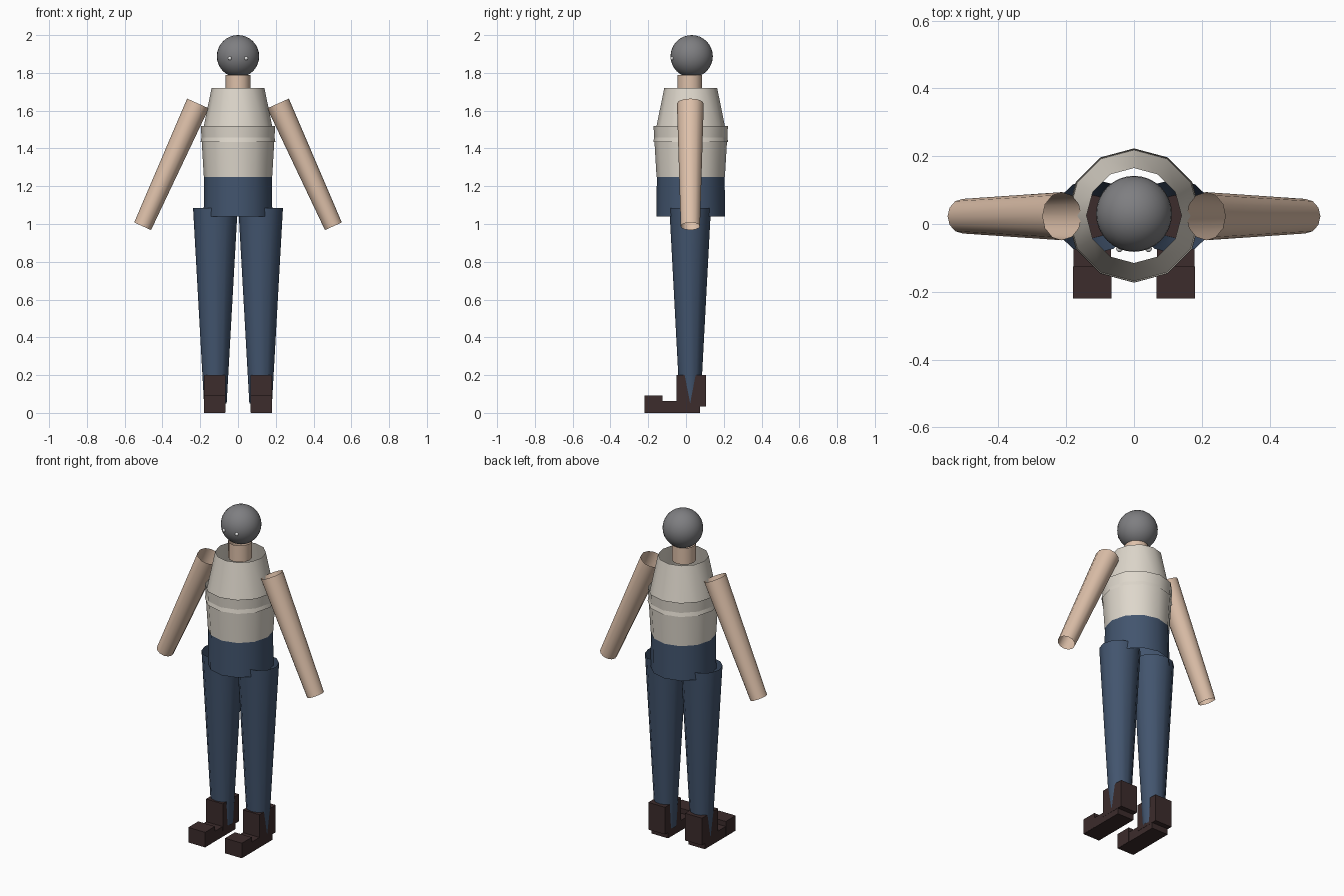
import bpy, bmesh, math
from mathutils import Vector

if "Cube" in bpy.data.objects:
    bpy.data.objects.remove(bpy.data.objects["Cube"])

CY = 0.025  # depth of the body axis


def material(name, rgb):
    m = bpy.data.materials.new(name)
    m.diffuse_color = (*rgb, 1)
    m.use_nodes = True
    m.node_tree.nodes["Principled BSDF"].inputs["Base Color"].default_value = m.diffuse_color
    return m


SKIN = material("skin", (0.73, 0.53, 0.40))
CLOTH = material("pale cloth", (0.73, 0.68, 0.60))
DENIM = material("denim blue", (0.055, 0.09, 0.156))
LEATHER = material("dark leather", (0.045, 0.025, 0.025))
GREY = material("head grey", (0.21, 0.21, 0.22))
WHITE = material("eye white", (0.85, 0.85, 0.85))


def finish(name, bm, mat, angle=35):
    me = bpy.data.meshes.new(name)
    bm.to_mesh(me)
    bm.free()
    me.materials.append(mat)
    ob = bpy.data.objects.new(name, me)
    bpy.context.collection.objects.link(ob)
    if angle:
        bpy.ops.object.select_all(action='DESELECT')
        ob.select_set(True)
        bpy.context.view_layer.objects.active = ob
        bpy.ops.object.shade_smooth_by_angle(angle=math.radians(angle))
    return ob


def tube(name, start, end, r0, r1, mat, sides=12):
    """Open tapered tube; radii are (across, depth) pairs."""
    start, end = Vector(start), Vector(end)
    axis = (end - start).normalized()
    depth = Vector((0, 1, 0))
    across = depth.cross(axis)
    bm = bmesh.new()
    rings = []
    for c, r in ((start, r0), (end, r1)):
        ring = []
        for i in range(sides):
            a = 2 * math.pi * i / sides
            ring.append(bm.verts.new(c + across * r[0] * math.cos(a) + depth * r[1] * math.sin(a)))
        rings.append(ring)
    for i in range(sides):
        j = (i + 1) % sides
        bm.faces.new((rings[0][j], rings[0][i], rings[1][i], rings[1][j]))
    # outward normals
    f = bm.faces[:] if not hasattr(bm.faces, "ensure_lookup_table") else list(bm.faces)
    bm.normal_update()
    if f[0].normal.dot(f[0].calc_center_median() - (start + end) / 2) < 0:
        bmesh.ops.reverse_faces(bm, faces=f)
    return finish(name, bm, mat)


def ball(name, centre, r, mat, seg=32, rings=16):
    bm = bmesh.new()
    bmesh.ops.create_uvsphere(bm, u_segments=seg, v_segments=rings, radius=r)
    bmesh.ops.translate(bm, verts=bm.verts, vec=centre)
    return finish(name, bm, mat, 60)


def box(name, lo, hi, mat):
    bm = bmesh.new()
    bmesh.ops.create_cube(bm, size=1)
    for v in bm.verts:
        v.co = Vector([lo[k] + (v.co[k] + 0.5) * (hi[k] - lo[k]) for k in range(3)])
    return finish(name, bm, mat, 0)


# Head and neck
ball("head", (0, 0.03, 1.888), 0.112, GREY)
tube("neck", (0, 0.02, 1.69), (0, 0.02, 1.79), (0.066, 0.066), (0.066, 0.066), SKIN)

# Torso: overlapping open cones
tube("chest", (0, CY, 1.435), (0, CY, 1.72), (0.198, 0.198), (0.14, 0.14), CLOTH)
tube("waist", (0, CY, 1.25), (0, CY, 1.52), (0.181, 0.181), (0.197, 0.197), CLOTH)
tube("hips", (0, CY, 1.04), (0, CY, 1.265), (0.182, 0.182), (0.179, 0.179), DENIM)

for side, s in (("left", 1), ("right", -1)):
    # Eye
    ball(side + "_eye", (s * 0.043, -0.073, 1.877), 0.01, WHITE, 12, 8)
    # Arm, slanting outward
    tube(side + "_arm", (s * 0.505, 0.023, 0.988), (s * 0.212, 0.023, 1.638),
         (0.049, 0.051), (0.063, 0.071), SKIN)
    # Trouser leg
    tube(side + "_leg", (s * 0.12, 0.022, 0.05), (s * 0.12, 0.022, 1.085),
         (0.06, 0.055), (0.118, 0.11), DENIM)
    # Boot: shaft, sole and toe
    x0, x1 = sorted((s * 0.067, s * 0.18))
    box(side + "_boot_shaft", (x0, -0.05, 0.035), (x1, 0.105, 0.2), LEATHER)
    box(side + "_boot_sole", (x0 + 0.001, -0.219, 0), (x1 - 0.001, 0.075, 0.062), LEATHER)
    box(side + "_boot_toe", (x0, -0.22, 0.001), (x1, -0.125, 0.092), LEATHER)
